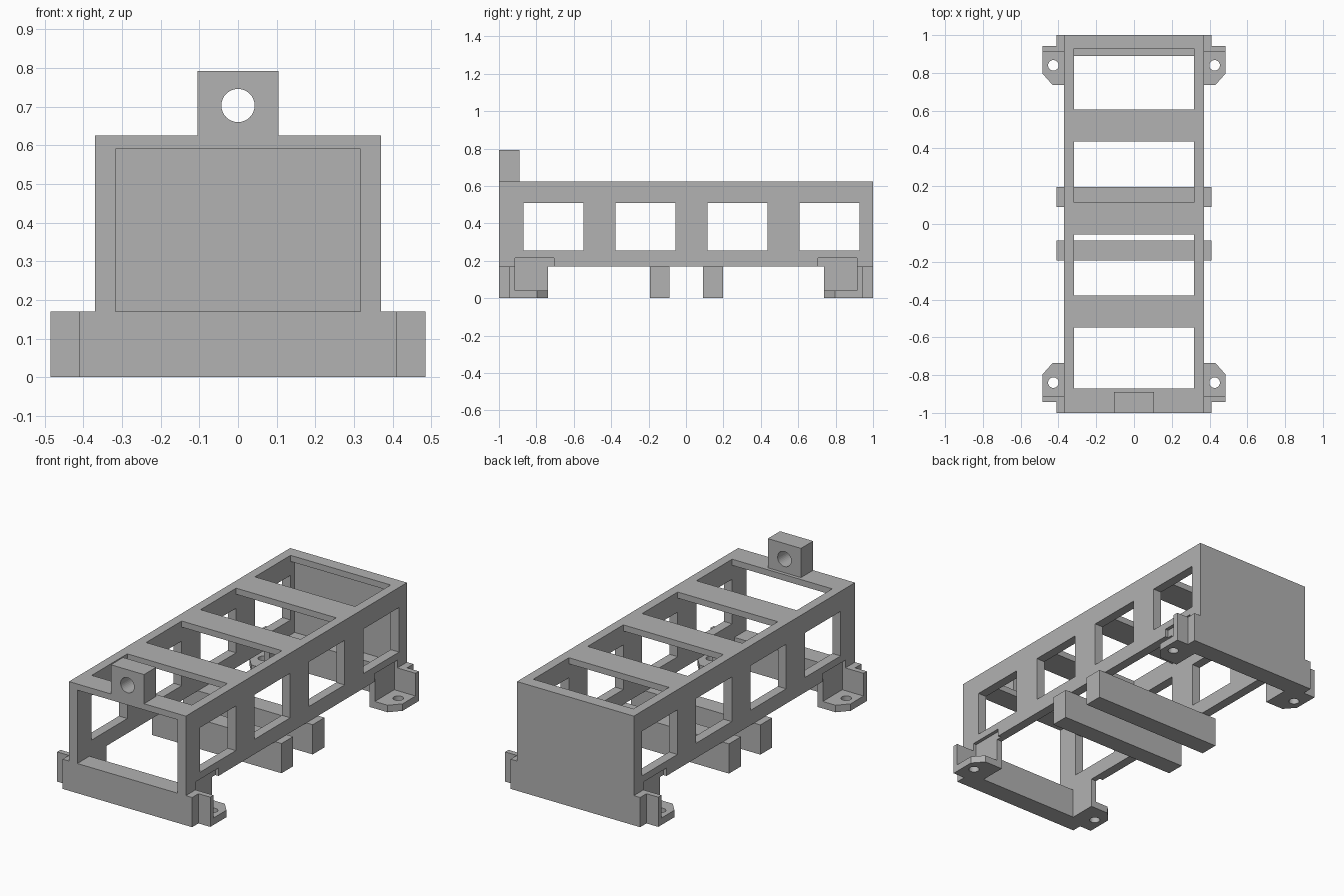
import bpy
import bmesh
from math import pi
from mathutils import Matrix, Vector

old = bpy.data.objects.get("Cube")
if old:
    bpy.data.objects.remove(old, do_unlink=True)

grey = bpy.data.materials.new("plain grey")
grey.use_nodes = True
grey.diffuse_color = (0.445, 0.445, 0.445, 1)
grey.node_tree.nodes["Principled BSDF"].inputs["Base Color"].default_value = (0.445, 0.445, 0.445, 1)


def finish(name, bm, helper=False):
    bmesh.ops.recalc_face_normals(bm, faces=bm.faces)
    mesh = bpy.data.meshes.new(name)
    bm.to_mesh(mesh)
    bm.free()
    ob = bpy.data.objects.new(name, mesh)
    bpy.context.collection.objects.link(ob)
    mesh.materials.append(grey)
    if helper:
        ob.hide_render = True
        ob.hide_viewport = True
        ob.display_type = 'WIRE'
    return ob


def boxes(name, extents, helper=False):
    """One object from boxes given as (x range, y range, z range)."""
    bm = bmesh.new()
    for ext in extents:
        lo, hi = (Vector([min(r) for r in ext]), Vector([max(r) for r in ext]))
        m = Matrix.Translation((lo + hi) / 2) @ Matrix.Diagonal((*(hi - lo), 1))
        bmesh.ops.create_cube(bm, size=1, matrix=m)
    return finish(name, bm, helper)


def drill(name, spots, radius, depth, turn=Matrix()):
    bm = bmesh.new()
    for spot in spots:
        bmesh.ops.create_cone(bm, cap_ends=True, segments=32, radius1=radius, radius2=radius,
                              depth=depth, matrix=Matrix.Translation(spot) @ turn)
    return finish(name, bm, True)


def cut(ob, *cutters):
    for c in cutters:
        mod = ob.modifiers.new(c.name, 'BOOLEAN')
        mod.operation = 'DIFFERENCE'
        mod.solver = 'EXACT'
        mod.object = c


W, INNER, BAR = 0.37, 0.317, 0.41
BASE, TOP = 0.17, 0.625
CORNERS = [(sx, sy) for sx in (-1, 1) for sy in (-1, 1)]
windows = [(-0.87 + i * 0.492, -0.548 + i * 0.492) for i in range(4)]

# Cutters
cavity = boxes("cavity_cutter", [((-INNER, INNER), (-1.1, 0.965), (0.1, 0.59))], True)
sides = boxes("side_window_cutter", [((-0.6, 0.6), w, (0.255, 0.51)) for w in windows], True)
roof = boxes("top_window_cutter", [((-INNER, INNER), w, (0.55, 0.7)) for w in windows], True)
pockets = boxes("screw_pocket_cutter",
                [((sx * 0.35, sx * 0.6), (sy * 0.705, sy * 0.913), (0.04, 0.215))
                 for sx, sy in CORNERS], True)
screws = drill("screw_hole_cutter", [(sx * 0.427, sy * 0.84, 0.02) for sx, sy in CORNERS], 0.028, 0.2)
eye = drill("lug_hole_cutter", [(0, -0.945, 0.703)], 0.043, 0.4, Matrix.Rotation(pi / 2, 4, 'X'))

# Open frame with windows in the sides and top
frame = boxes("frame", [((-W, W), (-1, 1), (BASE, TOP))])
cut(frame, cavity, sides, roof, pockets)

# Cross bars under the frame
for name, ys in (("front_bar", (-1, -0.89)), ("front_middle_bar", (-0.192, -0.087)),
                 ("back_middle_bar", (0.09, 0.197)), ("back_bar", (0.89, 1))):
    bar = boxes(name, [((-BAR, BAR), ys, (0, BASE))])
    if name in ("front_bar", "back_bar"):
        cut(bar, pockets)

# Lug with a hole on the front edge
lug = boxes("lug", [((-0.105, 0.105), (-1, -0.89), (TOP, 0.792))])
cut(lug, eye)

# Mounting feet: chamfered plate, upright rib and inner web
outline = [(0.35, 0.737), (0.432, 0.737), (0.485, 0.797), (0.485, 0.943), (0.35, 0.943)]
for sx, sy in CORNERS:
    label = ("left" if sx > 0 else "right") + ("_front" if sy < 0 else "_back")
    bm = bmesh.new()
    face = bm.faces.new([bm.verts.new((sx * x, sy * y, 0)) for x, y in outline])
    ext = bmesh.ops.extrude_face_region(bm, geom=[face])["geom"]
    bmesh.ops.translate(bm, vec=(0, 0, 0.04), verts=[v for v in ext if isinstance(v, bmesh.types.BMVert)])
    cut(finish(label + "_foot_plate", bm), screws)
    boxes(label + "_foot_rib", [((sx * 0.4, sx * 0.485), (sy * 0.913, sy * 0.943), (0, BASE))])
    boxes(label + "_foot_web", [((sx * INNER, sx * 0.35), (sy * 0.737, sy * 0.9), (0, BASE))])

# Smooth the round holes while keeping edges sharp
for ob in (lug, *[o for o in bpy.data.objects if o.name.endswith("foot_plate")]):
    bpy.ops.object.select_all(action='DESELECT')
    ob.select_set(True)
    bpy.context.view_layer.objects.active = ob
    bpy.ops.object.shade_smooth_by_angle()
